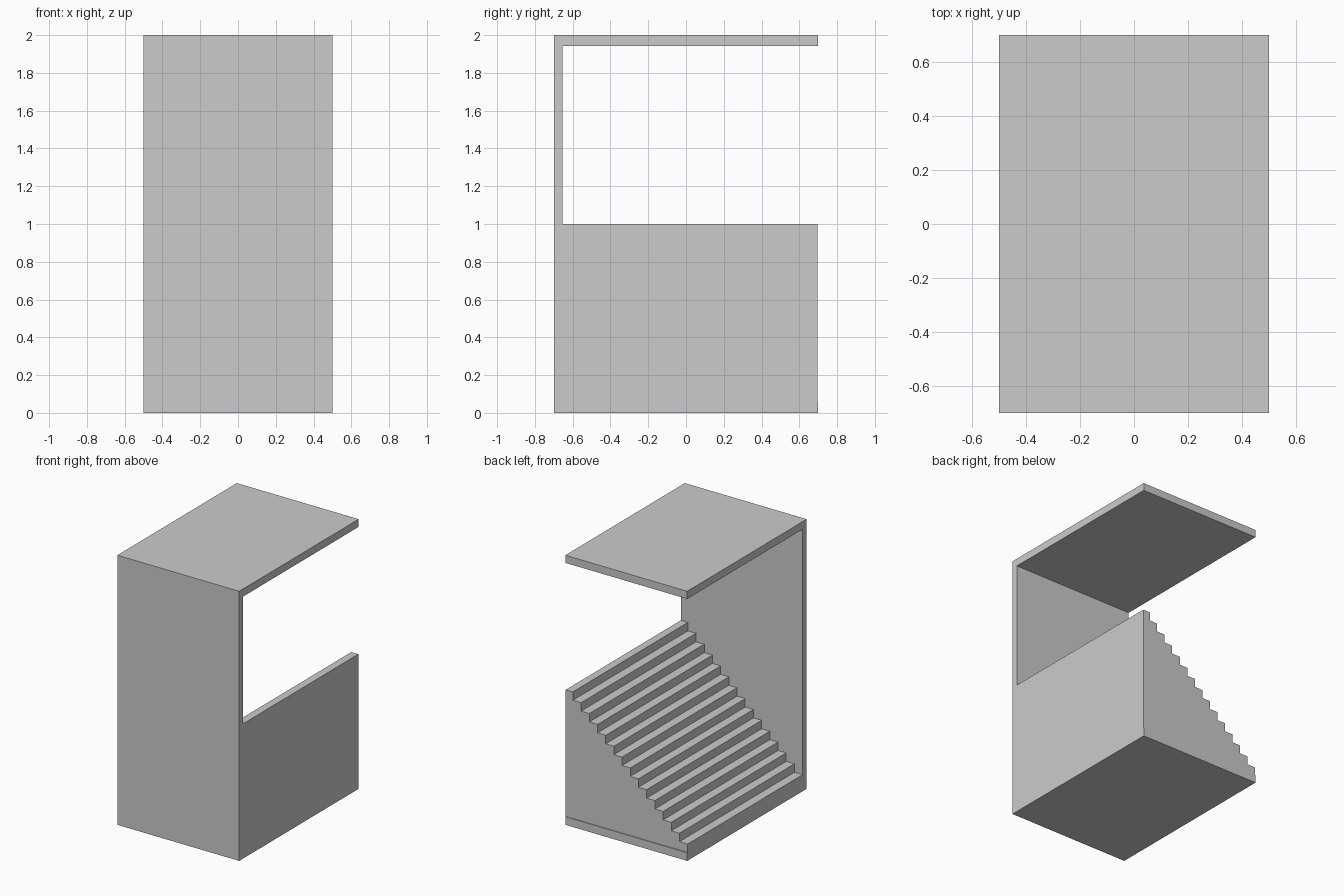
import bpy, bmesh

if "Cube" in bpy.data.objects:
    bpy.data.objects.remove(bpy.data.objects["Cube"])

W, D, H = 0.5, 0.7, 2.0          # half width, half depth, height
FRONT_T, SIDE_T, SLAB_T = 0.047, 0.058, 0.06
MID_H, STEPS = 1.0, 14


def prism(name, profile, y0, y1):
    """Extrude an x-z profile along y into a solid."""
    mesh = bpy.data.meshes.new(name)
    bm = bmesh.new()
    face = bm.faces.new([bm.verts.new((x, y0, z)) for x, z in profile])
    ext = bmesh.ops.extrude_face_region(bm, geom=[face])
    verts = [g for g in ext["geom"] if isinstance(g, bmesh.types.BMVert)]
    bmesh.ops.translate(bm, verts=verts, vec=(0, y1 - y0, 0))
    bmesh.ops.recalc_face_normals(bm, faces=bm.faces)
    bm.to_mesh(mesh)
    bm.free()
    obj = bpy.data.objects.new(name, mesh)
    bpy.context.collection.objects.link(obj)
    return obj


def box(name, x0, x1, y0, y1, z0, z1):
    return prism(name, [(x0, z0), (x1, z0), (x1, z1), (x0, z1)], y0, y1)


inner_y = -D + FRONT_T

# Enclosing panels
box("front_wall", -W, W, -D, inner_y, 0, H)
box("roof", -W, W, inner_y, D, H - 0.057, H)
box("floor_slab", -W, W, inner_y, D, 0, SLAB_T)
box("side_wall", W - SIDE_T, W, inner_y, D - 0.004, SLAB_T, MID_H)

# Staircase rising towards +x up to the side wall
run = (2 * W - SIDE_T) / STEPS
rise = (MID_H - SLAB_T) / (STEPS + 1)
profile = [(W - SIDE_T, SLAB_T), (-W, SLAB_T)]
for i in range(STEPS):
    z = SLAB_T + (i + 1) * rise
    profile += [(-W + i * run, z), (-W + (i + 1) * run, z)]
prism("staircase", profile, inner_y, D - 0.006)
